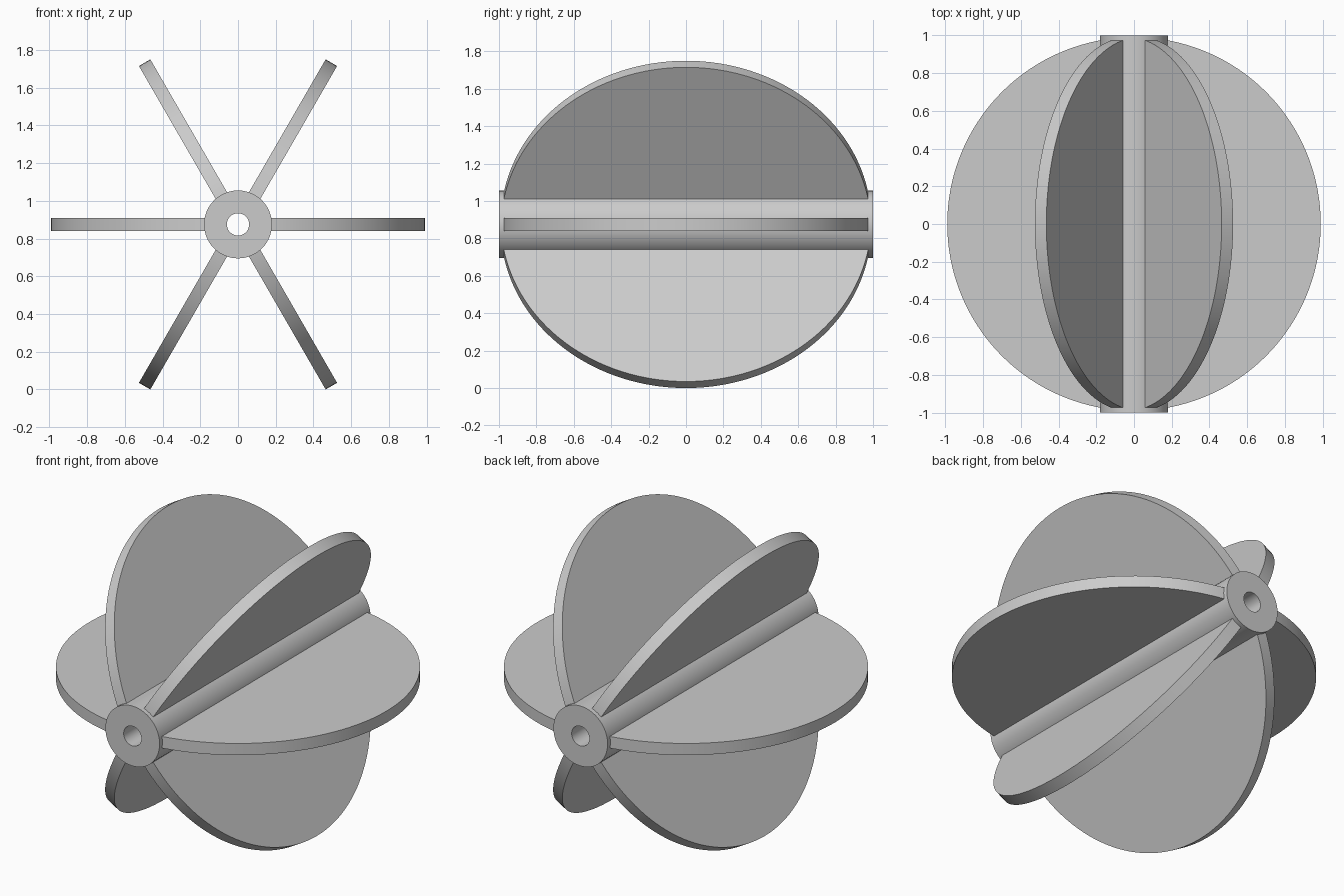
import bpy
import bmesh
import math
from mathutils import Matrix, Vector

if "Cube" in bpy.data.objects:
    bpy.data.objects.remove(bpy.data.objects["Cube"], do_unlink=True)

FIN_RADIUS = 0.99
FIN_THICK = 0.07
FIN_ROOT = 0.15
HUB_RADIUS = 0.18
BORE_RADIUS = 0.059
FIN_COUNT = 6
# Height of the axle, so that the lowest fins touch the ground
AXIS_Z = FIN_RADIUS * math.sin(math.pi / 3) + FIN_THICK / 4

grey = bpy.data.materials.new("light grey")
grey.use_nodes = True
colour = (0.6, 0.6, 0.6, 1)
grey.diffuse_color = colour
grey.node_tree.nodes["Principled BSDF"].inputs["Base Color"].default_value = colour


def finish(name, bm):
    bmesh.ops.recalc_face_normals(bm, faces=bm.faces)
    mesh = bpy.data.meshes.new(name)
    bm.to_mesh(mesh)
    bm.free()
    mesh.materials.append(grey)
    obj = bpy.data.objects.new(name, mesh)
    bpy.context.collection.objects.link(obj)
    obj.location.z = AXIS_Z
    bpy.ops.object.select_all(action='DESELECT')
    obj.select_set(True)
    bpy.context.view_layer.objects.active = obj
    bpy.ops.object.shade_smooth_by_angle(angle=math.radians(30))
    return obj


# Hub: a rectangular wall section spun about the y axis
bm = bmesh.new()
section = [(BORE_RADIUS, -1), (HUB_RADIUS, -1), (HUB_RADIUS, 1), (BORE_RADIUS, 1)]
verts = [bm.verts.new((r, y, 0)) for r, y in section]
edges = [bm.edges.new((verts[i], verts[(i + 1) % 4])) for i in range(4)]
bmesh.ops.spin(bm, geom=verts + edges, cent=(0, 0, 0), axis=(0, 1, 0),
               angle=math.tau, steps=64, use_merge=True)
bmesh.ops.remove_doubles(bm, verts=bm.verts, dist=0.0001)
finish("hub", bm)

# Fins: circle segments rooted in the hub, evenly spaced around it
limit = math.acos(FIN_ROOT / FIN_RADIUS)
steps = 64
for k in range(FIN_COUNT):
    bm = bmesh.new()
    angles = [limit * (2 * i / steps - 1) for i in range(steps + 1)]
    rim = [bm.verts.new((FIN_RADIUS * math.cos(a), FIN_RADIUS * math.sin(a),
                         -FIN_THICK / 2)) for a in angles]
    face = bm.faces.new(rim)
    solid = bmesh.ops.extrude_face_region(bm, geom=[face])
    top = [v for v in solid["geom"] if isinstance(v, bmesh.types.BMVert)]
    bmesh.ops.translate(bm, verts=top, vec=Vector((0, 0, FIN_THICK)))
    turn = Matrix.Rotation(math.tau * k / FIN_COUNT, 3, 'Y')
    bmesh.ops.rotate(bm, verts=bm.verts, cent=(0, 0, 0), matrix=turn)
    # The extrusion may leave its starting cap out
    holes = [e for e in bm.edges if e.is_boundary]
    if holes:
        bmesh.ops.holes_fill(bm, edges=holes, sides=0)
    finish(f"fin_{k + 1}", bm)
